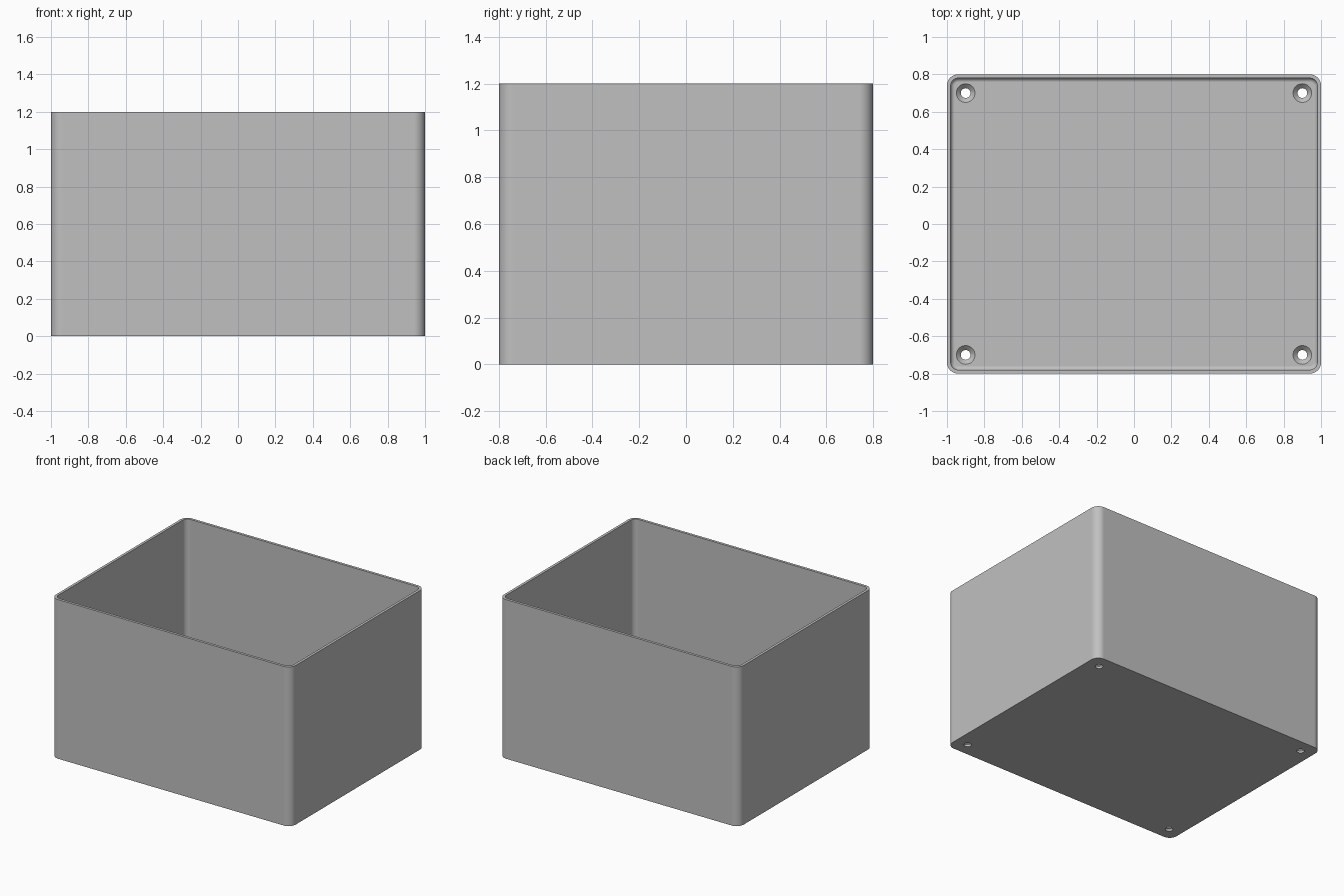
import bpy, bmesh
from math import cos, sin, pi, radians

if "Cube" in bpy.data.objects:
    bpy.data.objects.remove(bpy.data.objects["Cube"], do_unlink=True)

HALF_X, HALF_Y, HEIGHT = 1.0, 0.8, 1.2
CORNER, WALL, FLOOR, FILLET = 0.06, 0.02, 0.04, 0.022
CORNER_STEPS, FILLET_STEPS = 10, 6

grey = bpy.data.materials.new("light grey")
grey.use_nodes = True
colour = (0.53, 0.53, 0.53, 1)
grey.diffuse_color = colour
grey.node_tree.nodes["Principled BSDF"].inputs["Base Color"].default_value = colour


def make_object(name, bm):
    bmesh.ops.recalc_face_normals(bm, faces=bm.faces)
    mesh = bpy.data.meshes.new(name)
    bm.to_mesh(mesh)
    bm.free()
    mesh.materials.append(grey)
    obj = bpy.data.objects.new(name, mesh)
    bpy.context.collection.objects.link(obj)
    return obj


def rounded_ring(bm, inset, z):
    """Rounded rectangle loop, inset from the outer outline."""
    r = CORNER - inset
    cx, cy = HALF_X - CORNER, HALF_Y - CORNER
    verts = []
    for k, (sx, sy) in enumerate([(1, 1), (-1, 1), (-1, -1), (1, -1)]):
        for i in range(CORNER_STEPS + 1):
            a = (k + i / CORNER_STEPS) * pi / 2
            verts.append(bm.verts.new((sx * cx + r * cos(a), sy * cy + r * sin(a), z)))
    return verts


def circle_ring(bm, x, y, radius, z, sides=32):
    return [bm.verts.new((x + radius * cos(2 * pi * i / sides),
                          y + radius * sin(2 * pi * i / sides), z)) for i in range(sides)]


def loft(bm, rings):
    """Join consecutive rings with quads and cap both ends."""
    for a, b in zip(rings, rings[1:]):
        n = len(a)
        for i in range(n):
            bm.faces.new((a[i], a[(i + 1) % n], b[(i + 1) % n], b[i]))
    bm.faces.new(rings[0])
    bm.faces.new(rings[-1])


# Open box: outer wall, rim, inner wall, then fillet into the floor
profile = [(0, 0), (0, HEIGHT), (WALL, HEIGHT)]
for i in range(FILLET_STEPS + 1):
    a = i / FILLET_STEPS * pi / 2
    profile.append((WALL + FILLET * (1 - cos(a)), FLOOR + FILLET * (1 - sin(a))))
bm = bmesh.new()
loft(bm, [rounded_ring(bm, inset, z) for inset, z in profile])
box = make_object("open_box", bm)

# Countersunk screw holes in the four floor corners
HOLE, HEAD = 0.026, 0.05
bm = bmesh.new()
for x in (-0.9, 0.9):
    for y in (-0.7, 0.7):
        stages = [(HOLE, -0.05), (HOLE, FLOOR - (HEAD - HOLE)),
                  (HEAD, FLOOR), (HEAD, FLOOR + 0.05)]
        loft(bm, [circle_ring(bm, x, y, r, z) for r, z in stages])
cutter = make_object("screw_hole_cutter", bm)
cutter.hide_render = True

cut = box.modifiers.new("screw holes", "BOOLEAN")
cut.operation = "DIFFERENCE"
cut.solver = "EXACT"
cut.object = cutter
bpy.ops.object.select_all(action="DESELECT")
box.select_set(True)
bpy.context.view_layer.objects.active = box
bpy.ops.object.modifier_apply(modifier=cut.name)
bpy.data.objects.remove(cutter, do_unlink=True)

# Smooth corners and fillet with flat walls
bpy.ops.object.shade_smooth_by_angle(angle=radians(30))
weighted = box.modifiers.new("flat walls", "WEIGHTED_NORMAL")
weighted.keep_sharp = True
